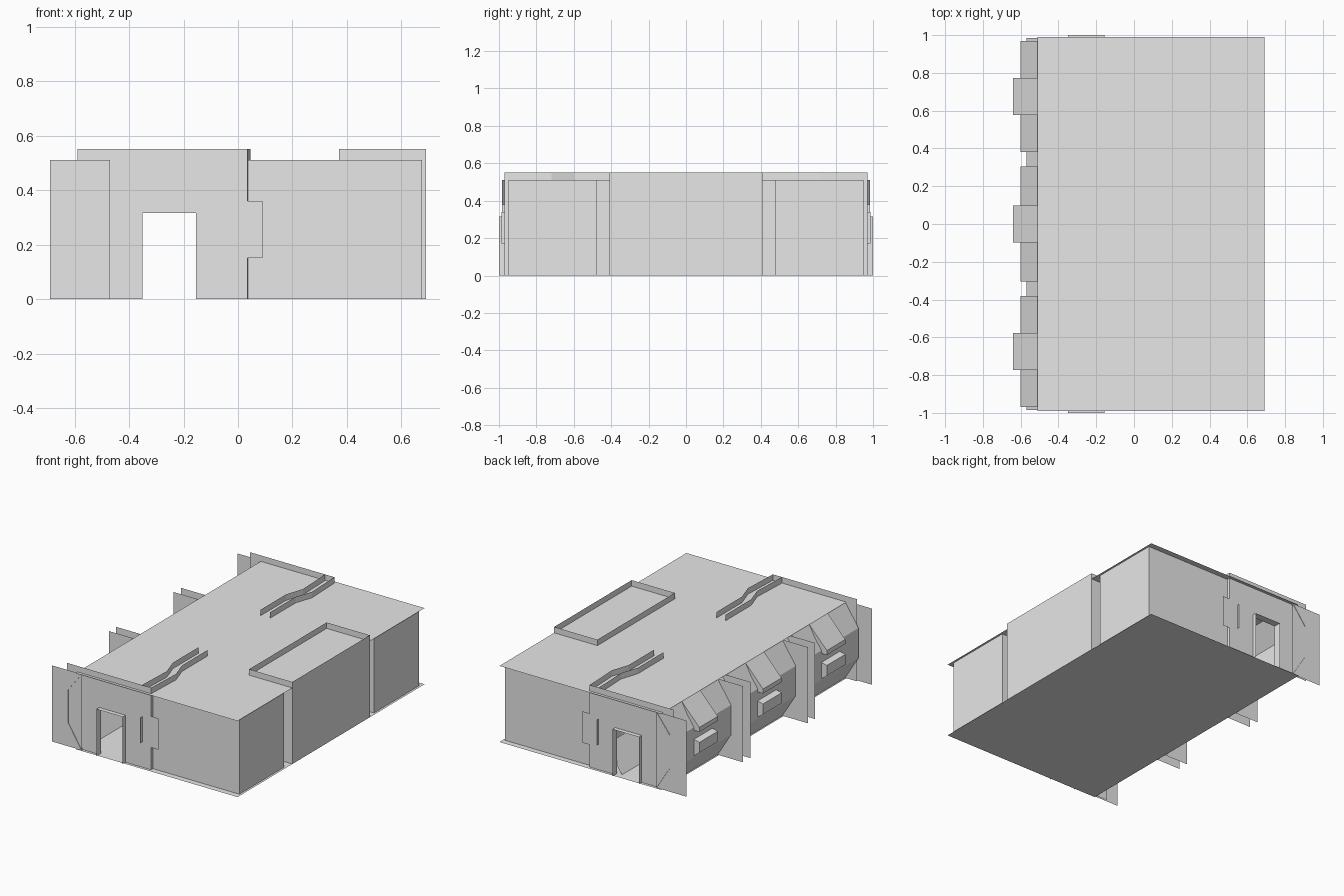
import bpy

cube = bpy.data.objects.get("Cube")
if cube:
    bpy.data.objects.remove(cube, do_unlink=True)


def material(name, value):
    m = bpy.data.materials.new(name)
    m.use_nodes = True
    color = (value, value, value, 1)
    m.diffuse_color = color
    m.node_tree.nodes["Principled BSDF"].inputs["Base Color"].default_value = color
    return m


GREY = material("wall grey", 0.8)
LIGHT = material("panel light grey", 1.0)
ROOF, TOP, END = 0.51, 0.55, 0.99


def build(name, verts, faces, mat=GREY, mirror=False):
    mesh = bpy.data.meshes.new(name)
    mesh.from_pydata(verts, [], faces)
    mesh.materials.append(mat)
    obj = bpy.data.objects.new(name, mesh)
    bpy.context.collection.objects.link(obj)
    if mirror:
        mod = obj.modifiers.new("both ends", "MIRROR")
        mod.use_axis = (False, True, False)
        mod.use_mirror_merge = False
    return obj


def wall(name, path, z0, z1, mat=GREY, mirror=False):
    """Upright sheet that follows a plan path; it faces right of the path."""
    n = len(path)
    verts = [(x, y, z) for z in (z0, z1) for x, y in path]
    faces = [(i, i + 1, n + i + 1, n + i) for i in range(n - 1)]
    return build(name, verts, faces, mat, mirror)


def bay(name, profile, y0, y1, caps=True):
    """Extrude an x-z profile, listed from top to bottom, along y."""
    n = len(profile)
    verts = [(x, y, z) for y in (y0, y1) for x, z in profile]
    faces = [(i, n + i, n + i + 1, i + 1) for i in range(n - 1)]
    if caps:
        faces += [tuple(range(n)), tuple(reversed(range(n, 2 * n)))]
    return build(name, verts, faces)


# Floor and roof sheets
deck = [(-0.51, -END), (0.69, -END), (0.69, END), (-0.51, END)]
build("floor", [(x, y, 0) for x, y in deck], [(3, 2, 1, 0)])
build("roof", [(x, y, ROOF) for x, y in deck], [(0, 1, 2, 3)])

# Side wall with two upright channels and a raised middle
half = [(0.69, 0.41), (0.62, 0.41), (0.62, 0.475), (0.675, 0.475), (0.675, 0.95)]
side = [(x, -y) for x, y in reversed(half)] + half
wall("side_wall", side, 0, ROOF)
wall("raised_side_panel", [(0.69, -0.41), (0.69, 0.41)], ROOF, TOP)
wall("roof_parapet", [(0.69, 0.41), (0.37, 0.41), (0.37, -0.41), (0.69, -0.41)],
     ROOF, TOP)

# End walls, with the doorway cut in the taller panel
wall("end_wall", [(0.035, -0.97), (0.035, -0.95), (0.675, -0.95)], 0, ROOF, mirror=True)
L, R, H = -0.35, -0.155, 0.315
outline = [(-0.59, 0), (L, 0), (L, H), (R, H), (R, 0), (0.035, 0), (0.035, TOP),
           (-0.59, TOP)]
build("door_panel", [(x, -0.97, z) for x, z in outline], [tuple(range(8))], mirror=True)

# Door lining
lining = [(x, y, z) for y in (-1, -0.95) for x, z in ((L, 0), (L, H), (R, H), (R, 0))]
build("door_frame", lining, [(i, i + 1, i + 5, i + 4) for i in range(3)], mirror=True)

# Light plates beside the doors
wall("light_plate", [(0.035, -0.972), (0.09, -0.972)], 0.15, 0.36, LIGHT, True)
wall("light_edge_plate", [(-0.03, -0.987), (-0.03, -0.965)], 0.17, 0.34, LIGHT, True)

# Bent inner walls that rise through the roof
bend = [(0.035, -0.97), (0.045, -0.72), (0.005, -0.6), (0.005, -0.33)]
for name, shift in (("outer_inner_wall", 0), ("inner_inner_wall", -0.068)):
    wall(name, [(x + shift, y) for x, y in bend], 0, TOP, mirror=True)
skirt = [(-0.19, -0.95, 0), (-0.19, -0.33, 0), (-0.07, -0.33, 0.17), (-0.07, -0.95, 0.17)]
build("inner_wall_skirt", skirt, [(3, 2, 1, 0)], mirror=True)

# Faceted window side: continuous shell, three bays, hoods and sills
shell = [(-0.47, ROOF), (-0.57, 0.38), (-0.57, 0.16), (-0.47, 0)]
bay("window_side_shell", shell, -0.985, 0.985, caps=False)
body = [(-0.5, ROOF), (-0.6, 0.36), (-0.6, 0.16), (-0.5, 0)]
hood = [(-0.51, ROOF), (-0.64, 0.37), (-0.64, 0.34), (-0.6, 0.34)]
sill = [(-0.6, 0.28), (-0.64, 0.27), (-0.64, 0.2), (-0.6, 0.17)]
for label, y, width in (("front", -0.675, 0.295), ("middle", 0, 0.305),
                        ("back", 0.675, 0.295)):
    bay(label + "_bay", body, y - width, y + width)
    bay(label + "_bay_hood", hood, y - 0.098, y + 0.098)
    bay(label + "_bay_sill", sill, y - 0.098, y + 0.098)

# Fins between the bays
for i, y in enumerate((-0.982, -0.38, -0.305)):
    wall("fin_%d" % (i + 1), [(-0.69, y), (-0.47, y)], 0, ROOF, mirror=True)
